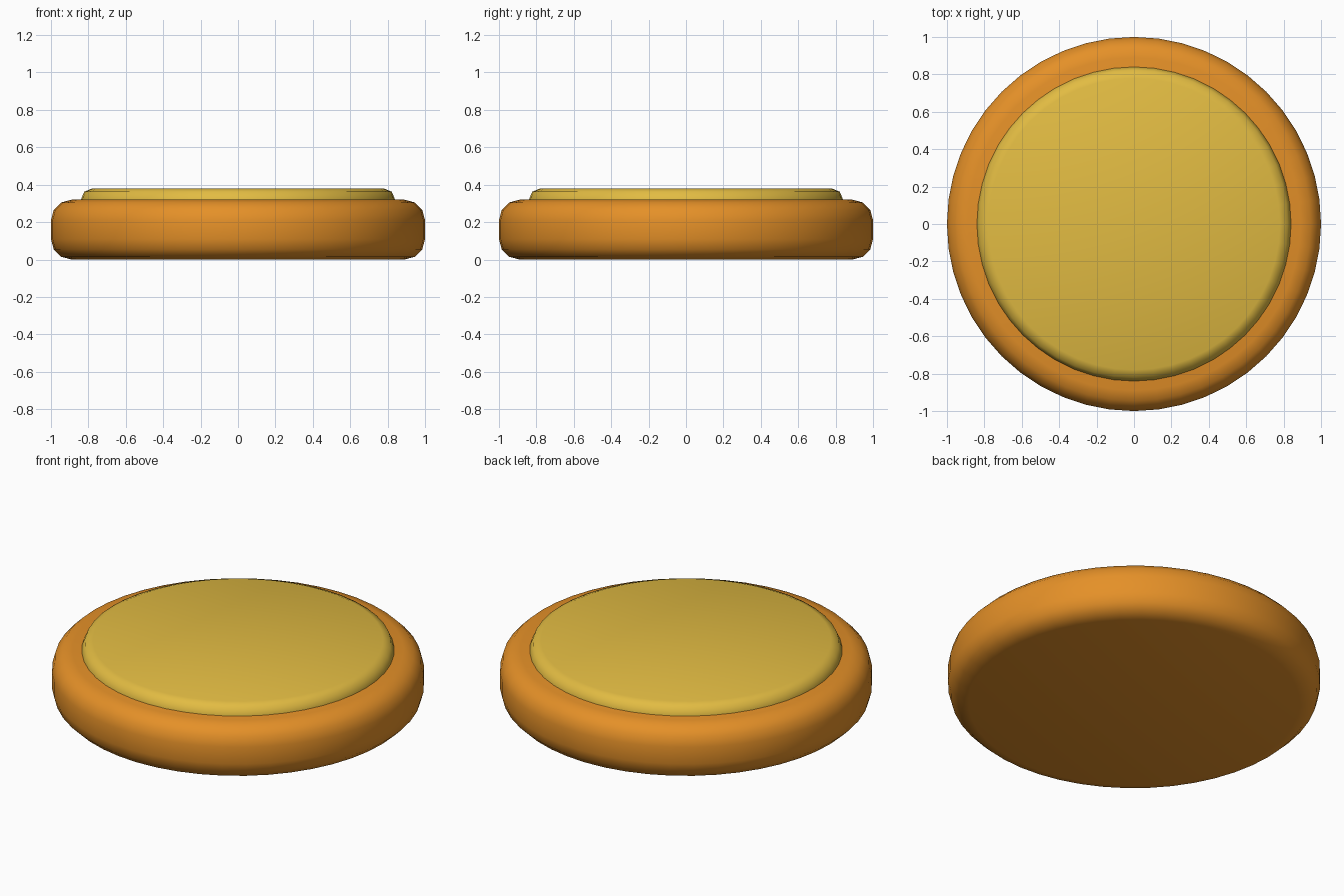
import bpy
import math

if "Cube" in bpy.data.objects:
    bpy.data.objects.remove(bpy.data.objects["Cube"], do_unlink=True)


def make_material(name, rgb):
    mat = bpy.data.materials.new(name)
    mat.use_nodes = True
    mat.diffuse_color = (*rgb, 1)
    mat.node_tree.nodes["Principled BSDF"].inputs["Base Color"].default_value = (*rgb, 1)
    return mat


def rounded_disc(name, radius, bottom, top, bevel, segments, mat):
    bpy.ops.mesh.primitive_cylinder_add(
        vertices=48, radius=radius, depth=top - bottom,
        location=(0, 0, (top + bottom) / 2))
    obj = bpy.context.object
    obj.name = name
    obj.data.materials.append(mat)
    mod = obj.modifiers.new("rounded_rim", 'BEVEL')
    mod.width = bevel
    mod.segments = segments
    mod.limit_method = 'ANGLE'
    mod.angle_limit = math.radians(30)
    bpy.ops.object.modifier_apply(modifier=mod.name)
    bpy.ops.object.shade_smooth_by_angle(angle=math.radians(50))
    return obj


orange = make_material("orange", (0.78, 0.28, 0.021))
yellow = make_material("golden_yellow", (0.76, 0.50, 0.055))

# Thick rounded base
rounded_disc("base_disc", 1.0, 0.0, 0.32, 0.11, 3, orange)

# Raised face set into the base
rounded_disc("raised_top_disc", 0.84, 0.24, 0.38, 0.06, 2, yellow)
